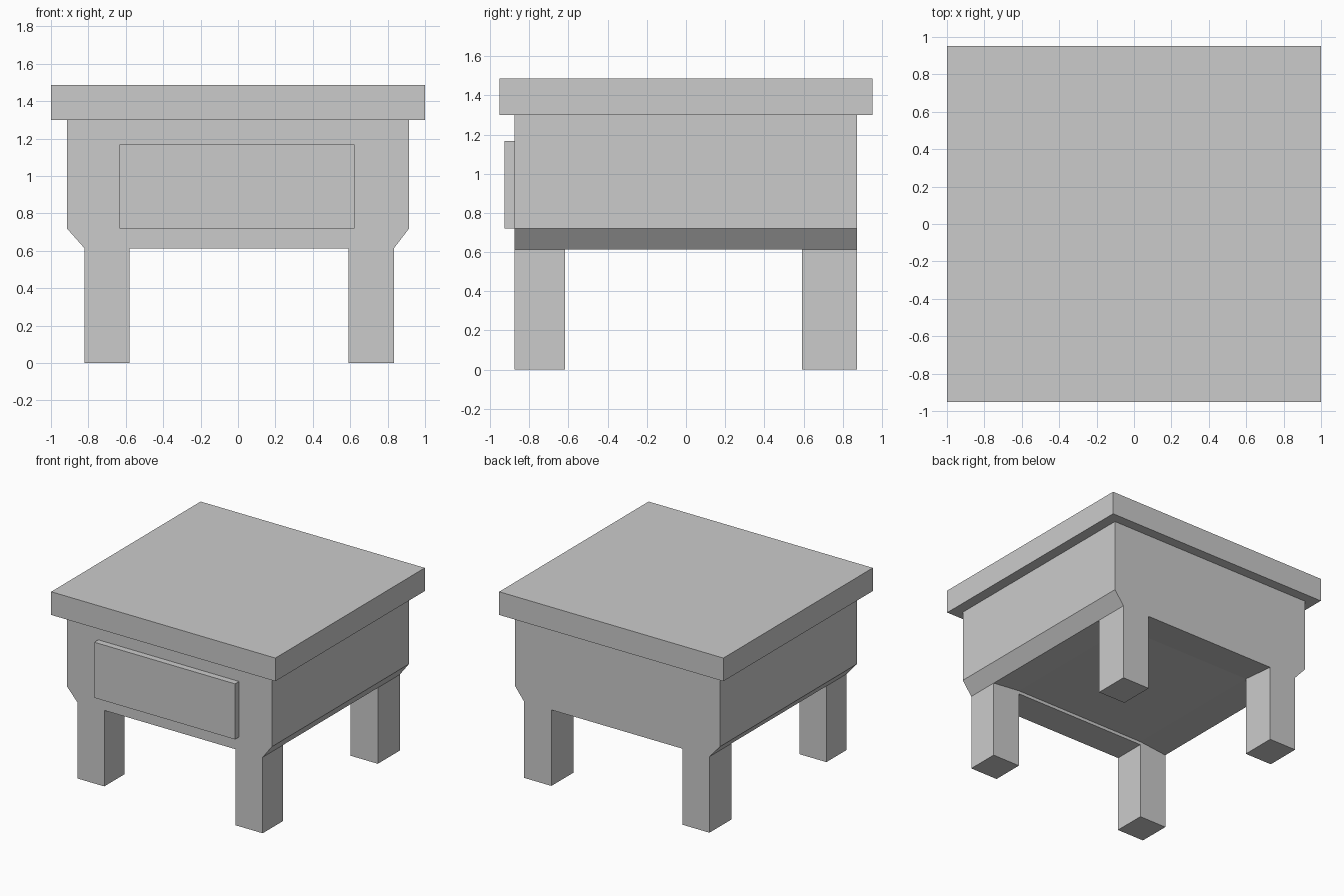
import bpy, bmesh

if "Cube" in bpy.data.objects:
    bpy.data.objects.remove(bpy.data.objects["Cube"])


def finish(bm, name):
    bmesh.ops.recalc_face_normals(bm, faces=bm.faces[:])
    mesh = bpy.data.meshes.new(name)
    bm.to_mesh(mesh)
    bm.free()
    obj = bpy.data.objects.new(name, mesh)
    bpy.context.collection.objects.link(obj)
    return obj


def box(name, lo, hi):
    bm = bmesh.new()
    bmesh.ops.create_cube(bm, size=1)
    for v in bm.verts:
        v.co = [(a + b) / 2 + c * (b - a) for a, b, c in zip(lo, hi, v.co)]
    return finish(bm, name)


XS = (-0.82, -0.58, 0.59, 0.833)      # leg edges across
YS = (-0.875, -0.618, 0.592, 0.872)   # leg edges front to back
BOTTOM, FLARE, TOP = 0.613, 0.72, 1.30

# Tabletop and drawer front
box("tabletop", (-1.0, -0.952, TOP), (1.0, 0.952, 1.487))
box("drawer_front", (-0.634, -0.926, 0.72), (0.622, -0.86, 1.168))

# Body underside: a 3 x 3 grid, slightly raised in the middle
bm = bmesh.new()
grid = [[bm.verts.new((x, y, BOTTOM + (0.025 if 0 < i < 3 and 0 < j < 3 else 0)))
         for j, y in enumerate(YS)] for i, x in enumerate(XS)]
corners = []
for i in range(3):
    for j in range(3):
        f = bm.faces.new((grid[i][j], grid[i + 1][j], grid[i + 1][j + 1], grid[i][j + 1]))
        if i != 1 and j != 1:
            corners.append(f)

# Body walls: flare outward at the sides, then straight up
edges = [e for e in bm.edges if e.is_boundary]
for z in (FLARE, TOP):
    geom = bmesh.ops.extrude_edge_only(bm, edges=edges)["geom"]
    edges = [g for g in geom if isinstance(g, bmesh.types.BMEdge)]
    for v in (g for g in geom if isinstance(g, bmesh.types.BMVert)):
        v.co.z = z
        if abs(v.co.x) > 0.7:
            v.co.x = 0.915 if v.co.x > 0 else -0.915
    edges = [e for e in edges if all(abs(v.co.z - z) < 1e-5 for v in e.verts)]
bmesh.ops.contextual_create(bm, geom=edges)

# Legs: the corner faces pulled down to the floor
for f in corners:
    geom = bmesh.ops.extrude_face_region(bm, geom=[f])["geom"]
    for v in (g for g in geom if isinstance(g, bmesh.types.BMVert)):
        v.co.z = 0
bmesh.ops.dissolve_limit(bm, angle_limit=0.01, verts=bm.verts[:], edges=bm.edges[:])
finish(bm, "body_with_legs")

# Front lip under the drawer, between the legs
bm = bmesh.new()
profile = ((YS[0], BOTTOM), (YS[1], BOTTOM), (YS[1], 0.70))
face = bm.faces.new([bm.verts.new((XS[1], y, z)) for y, z in profile])
geom = bmesh.ops.extrude_face_region(bm, geom=[face])["geom"]
for v in (g for g in geom if isinstance(g, bmesh.types.BMVert)):
    v.co.x = XS[2]
finish(bm, "front_lip")
